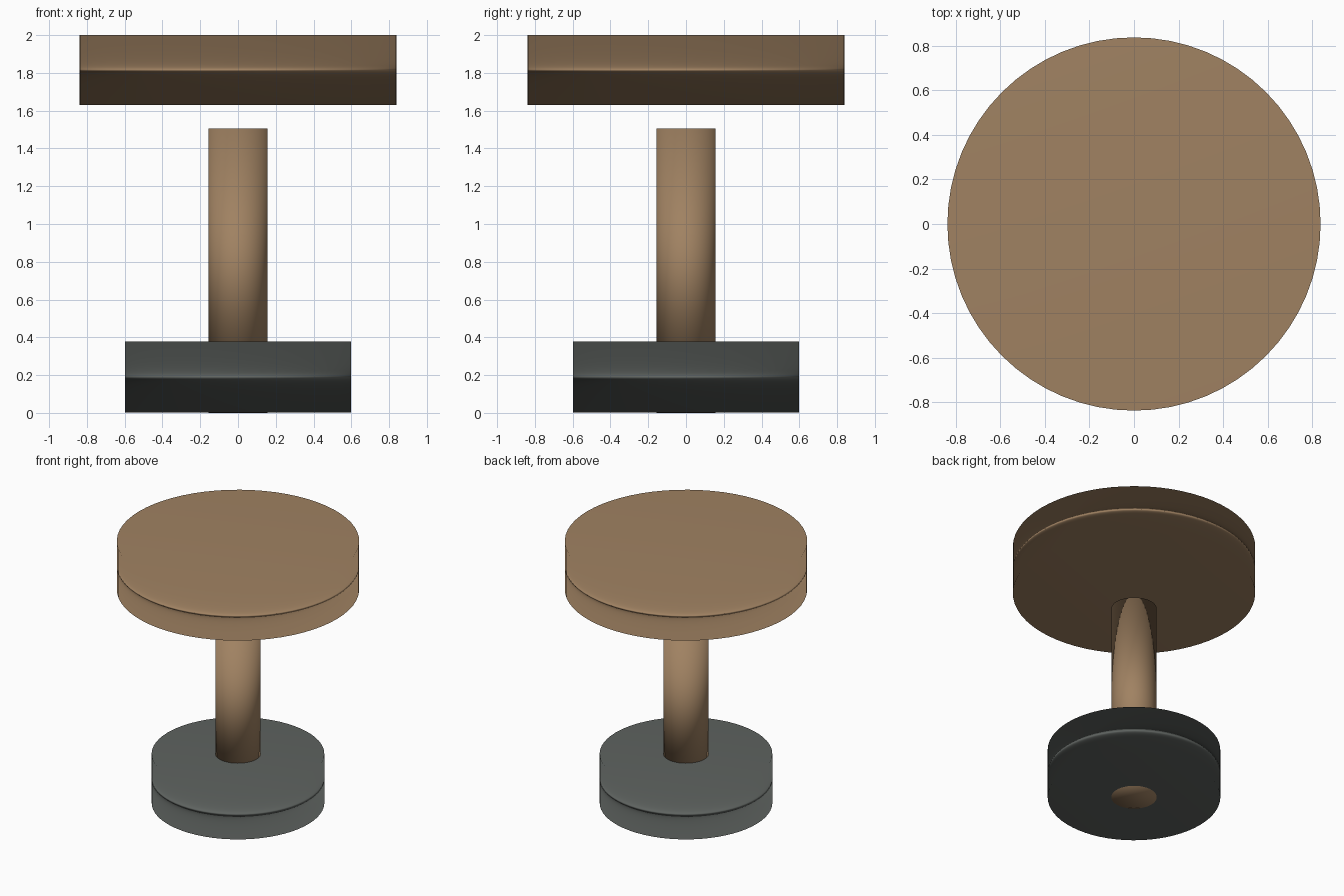
import bpy

if "Cube" in bpy.data.objects:
    bpy.data.objects.remove(bpy.data.objects["Cube"], do_unlink=True)


def material(name, rgb):
    mat = bpy.data.materials.new(name)
    mat.use_nodes = True
    color = (*rgb, 1.0)
    mat.diffuse_color = color
    mat.node_tree.nodes["Principled BSDF"].inputs["Base Color"].default_value = color
    return mat


def disc(name, radius, bottom, top, mat):
    """Upright cylinder, smooth all over, with the broad caps leading the shading."""
    bpy.ops.mesh.primitive_cylinder_add(
        vertices=64, radius=radius, depth=top - bottom,
        location=(0, 0, (top + bottom) / 2))
    obj = bpy.context.object
    obj.name = name
    obj.data.name = name
    obj.data.materials.append(mat)
    bpy.ops.object.shade_smooth()
    normals = obj.modifiers.new("soft_shading", "WEIGHTED_NORMAL")
    normals.mode = "FACE_AREA"
    return obj


wood = material("warm_brown", (0.352, 0.223, 0.122))
metal = material("dark_grey", (0.113, 0.125, 0.117))

# Round foot, central post running through it, and the floating round seat
disc("base", 0.597, 0.001, 0.377, metal)
disc("post", 0.157, 0.0, 1.505, wood)
disc("seat", 0.838, 1.63, 2.0, wood)
